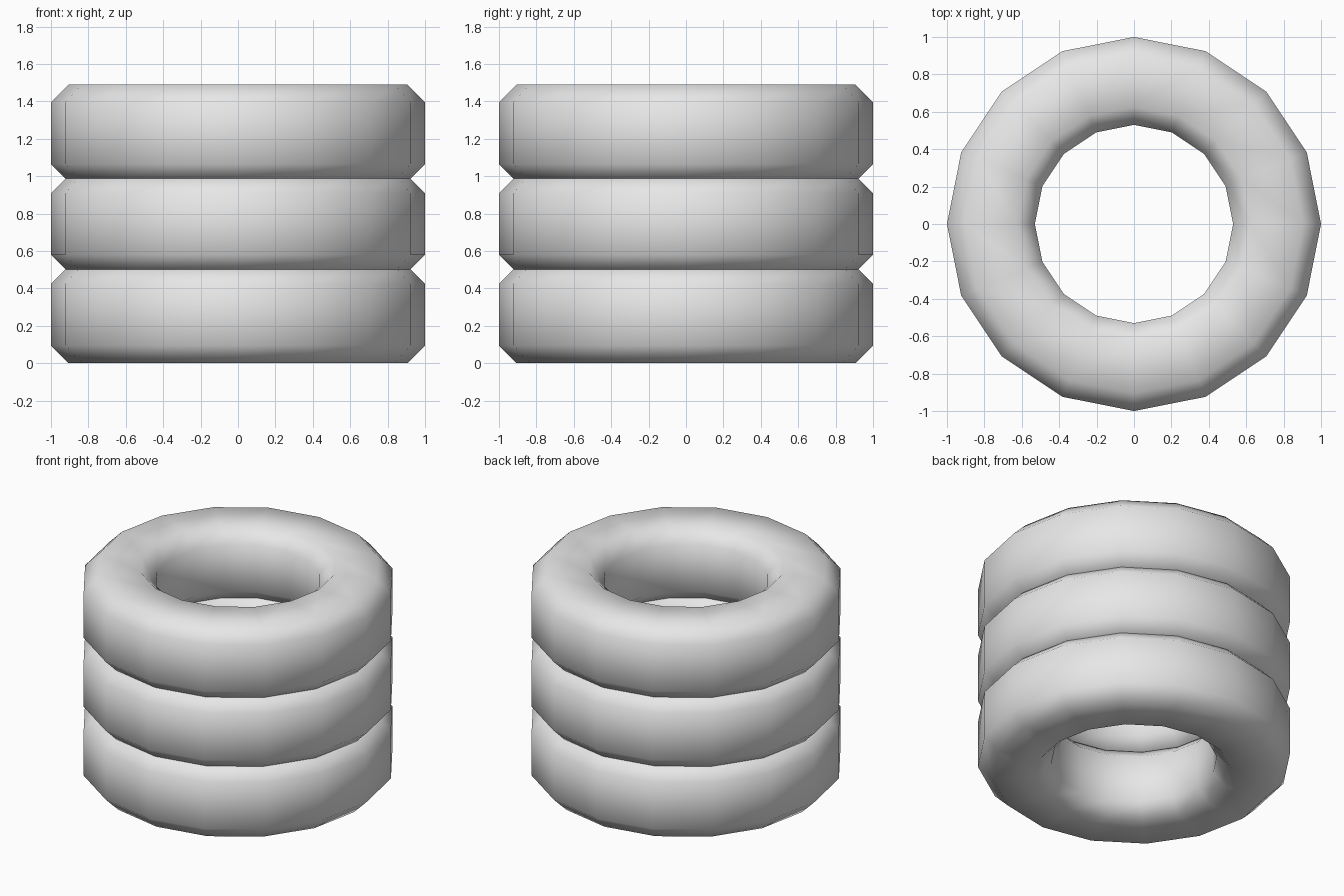
import bpy
import bmesh
from math import cos, sin, tau

if "Cube" in bpy.data.objects:
    bpy.data.objects.remove(bpy.data.objects["Cube"], do_unlink=True)

SIDES = 16
HEIGHT = 0.52
PITCH = 0.485      # neighbouring tyres overlap slightly
OUTER, INNER = 1.0, 0.53
BEVEL = 0.095

rubber = bpy.data.materials.new("light_grey_rubber")
rubber.use_nodes = True
grey = (0.8, 0.8, 0.8, 1.0)
rubber.diffuse_color = grey
rubber.node_tree.nodes["Principled BSDF"].inputs["Base Color"].default_value = grey

# Chamfered box cross-section (radius, height), counter-clockwise
profile = [
    (INNER + BEVEL, 0), (OUTER - BEVEL, 0),
    (OUTER, BEVEL), (OUTER, HEIGHT - BEVEL),
    (OUTER - BEVEL, HEIGHT), (INNER + BEVEL, HEIGHT),
    (INNER, HEIGHT - BEVEL), (INNER, BEVEL),
]


def make_tyre(name, base):
    """Sweep the cross-section around the vertical axis."""
    bm = bmesh.new()
    rings = []
    for i in range(SIDES):
        a = tau * i / SIDES
        rings.append([bm.verts.new((r * cos(a), r * sin(a), z)) for r, z in profile])
    n = len(profile)
    for i in range(SIDES):
        here, after = rings[i], rings[(i + 1) % SIDES]
        for j in range(n):
            k = (j + 1) % n
            face = bm.faces.new((here[j], after[j], after[k], here[k]))
            face.smooth = True
    bmesh.ops.recalc_face_normals(bm, faces=bm.faces)
    mesh = bpy.data.meshes.new(name)
    bm.to_mesh(mesh)
    bm.free()
    mesh.materials.append(rubber)
    tyre = bpy.data.objects.new(name, mesh)
    tyre.location.z = base
    bpy.context.collection.objects.link(tyre)


# Stack of three tyres
for level, name in enumerate(("bottom_tyre", "middle_tyre", "top_tyre")):
    make_tyre(name, level * PITCH)
